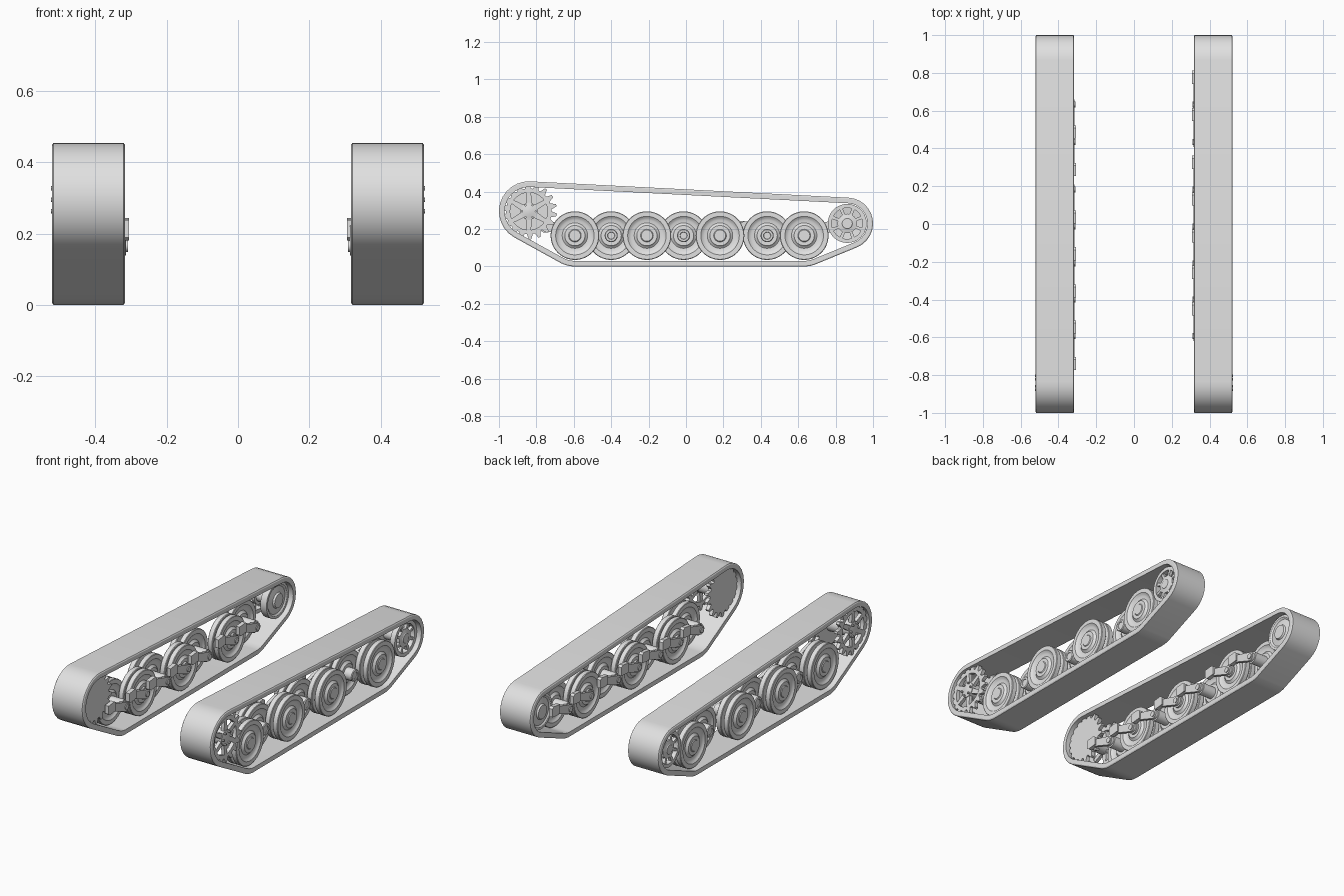
import bpy, bmesh
from math import sin, cos, pi, tau, acos, atan2, hypot
from mathutils import Vector

old = bpy.data.objects.get("Cube")
if old:
    bpy.data.objects.remove(old)

GREY = (0.75, 0.75, 0.75, 1)
steel = bpy.data.materials.new("light grey steel")
steel.use_nodes = True
steel.diffuse_color = GREY
steel.node_tree.nodes["Principled BSDF"].inputs["Base Color"].default_value = GREY

SPROCKET = (-0.84, 0.295)
IDLER = (0.862, 0.23)
AXLE_Z = 0.165
WHEELS = [-0.594, -0.40, -0.209, -0.013, 0.182, 0.434, 0.632]


def finish(name, bm, side):
    """Place the part on one side of the vehicle, with smooth faces and sharp edges."""
    for v in bm.verts:
        v.co.x *= side
    bmesh.ops.recalc_face_normals(bm, faces=bm.faces)
    for f in bm.faces:
        f.smooth = True
    for e in bm.edges:
        e.smooth = e.calc_face_angle(0) < 0.55
    mesh = bpy.data.meshes.new(name)
    bm.to_mesh(mesh)
    bm.free()
    mesh.materials.append(steel)
    obj = bpy.data.objects.new(name, mesh)
    bpy.context.collection.objects.link(obj)


def loft(bm, rings, loop):
    """Join rings of points; either loop back to the first ring or cap both ends."""
    vs = [[bm.verts.new(p) for p in ring] for ring in rings]
    n = len(vs[0])
    pairs = list(zip(vs, vs[1:])) + ([(vs[-1], vs[0])] if loop else [])
    for a, b in pairs:
        for i in range(n):
            j = (i + 1) % n
            bm.faces.new((a[i], a[j], b[j], b[i]))
    if not loop:
        bm.faces.new(vs[0])
        bm.faces.new(vs[-1])


def circle(x, r, c, n=40):
    return [Vector((x, c[0] + r * cos(tau * i / n), c[1] + r * sin(tau * i / n)))
            for i in range(n)]


def lathe(bm, c, profile, loop=False, n=40):
    loft(bm, [circle(x, r, c, n) for x, r in profile], loop)


def cylinder(bm, c, x0, x1, r, n=24):
    lathe(bm, c, [(x0, r), (x1, r)], n=n)


def prism(bm, outline, x0, x1):
    loft(bm, [[Vector((x, y, z)) for y, z in outline] for x in (x0, x1)], False)


def hull(circles, steps=12):
    """Outline of a belt pulled round circles (y, z, r) given counter-clockwise."""
    normals = []
    for i, (y, z, r) in enumerate(circles):
        y2, z2, r2 = circles[(i + 1) % len(circles)]
        dy, dz = y2 - y, z2 - z
        normals.append(atan2(dz, dy) - acos((r - r2) / hypot(dy, dz)))
    pts = []
    for i, (y, z, r) in enumerate(circles):
        a, sweep = normals[i - 1], (normals[i] - normals[i - 1]) % tau
        for k in range(steps + 1):
            t = a + sweep * k / steps
            pts.append((y + r * cos(t), z + r * sin(t)))
    return pts


def spokes(bm, c, count, r0, r1, w0, w1, x0, x1):
    for k in range(count):
        a = tau * (k + 0.5) / count
        u, v = (cos(a), sin(a)), (-sin(a), cos(a))
        prism(bm, [(c[0] + r * u[0] + w * v[0], c[1] + r * u[1] + w * v[1])
                   for r, w in ((r0, -w0), (r1, -w1), (r1, w1), (r0, w0))], x0, x1)


def toothed(x, c, root, tip, teeth=18):
    pts = []
    for k in range(teeth):
        for t, r in ((0, root), (0.25, root), (0.5, tip), (0.75, tip)):
            a = tau * (k + t) / teeth
            pts.append(Vector((x, c[0] + r * cos(a), c[1] + r * sin(a))))
    return pts


def belt(side):
    bm = bmesh.new()

    def ring(x, inset):
        path = hull([(*SPROCKET, 0.16 - inset), (WHEELS[0], AXLE_Z, 0.165 - inset),
                     (WHEELS[-1], AXLE_Z, 0.165 - inset), (*IDLER, 0.138 - inset)])
        return [Vector((x, y, z)) for y, z in path]
    loft(bm, [ring(x, t) for x, t in ((0.317, 0.006), (0.321, 0), (0.518, 0),
                                      (0.522, 0.006), (0.522, 0.03), (0.317, 0.03))], True)
    finish("track_belt", bm, side)


def sprocket(side):
    c, bm = SPROCKET, bmesh.new()
    # outer toothed ring with spokes
    n = 72
    loft(bm, [toothed(0.485, c, 0.122, 0.15), toothed(0.507, c, 0.122, 0.15),
              circle(0.507, 0.1, c, n), circle(0.485, 0.1, c, n)], True)
    spokes(bm, c, 6, 0.03, 0.105, 0.017, 0.011, 0.488, 0.508)
    lathe(bm, c, [(0.48, 0.046), (0.512, 0.046), (0.514, 0.03), (0.518, 0.016)])
    for k in range(6):
        a = tau * k / 6
        cylinder(bm, (c[0] + 0.037 * cos(a), c[1] + 0.037 * sin(a)), 0.505, 0.525, 0.006, 8)
    # drum and solid inner toothed plate
    cylinder(bm, c, 0.35, 0.49, 0.045, 32)
    loft(bm, [toothed(x, c, 0.122, 0.15) for x in (0.343, 0.365)], False)
    finish("drive_sprocket", bm, side)


def idler(side):
    c, bm = IDLER, bmesh.new()
    lathe(bm, c, [(0.465, 0.083), (0.465, 0.104), (0.495, 0.104), (0.495, 0.083)], True)
    spokes(bm, c, 8, 0.045, 0.09, 0.007, 0.009, 0.472, 0.49)
    lathe(bm, c, [(0.46, 0.052), (0.49, 0.052), (0.495, 0.03), (0.498, 0.027), (0.498, 0.01)])
    cylinder(bm, c, 0.335, 0.48, 0.035)
    lathe(bm, c, [(0.335, 0.04), (0.345, 0.045), (0.352, 0.08), (0.345, 0.09),
                  (0.345, 0.104), (0.385, 0.104), (0.385, 0.08), (0.375, 0.04)])
    finish("rear_idler", bm, side)


def wheel_disc(bm, c, x, face):
    """Dished disc with a raised rim and hub; face is +1 outward or -1 inward."""
    shape = [(-0.012, 0.02), (-0.012, 0.1), (-0.016, 0.105), (-0.016, 0.127), (-0.013, 0.13),
             (0.013, 0.13), (0.016, 0.127), (0.016, 0.103), (0.009, 0.094), (0.005, 0.084),
             (0.004, 0.068), (0.009, 0.06), (0.016, 0.054), (0.016, 0.034), (0.02, 0.03),
             (0.02, 0.01)]
    lathe(bm, c, [(x + face * dx, r) for dx, r in shape], n=48)


def road_wheel(i, y, side):
    c, bm = (y, AXLE_Z), bmesh.new()
    if i % 2 == 0:
        wheel_disc(bm, c, 0.48, 1)
        wheel_disc(bm, c, 0.43, -1)
        cylinder(bm, c, 0.33, 0.48, 0.035)
        finish("outer_road_wheel", bm, side)
    else:
        wheel_disc(bm, c, 0.397, 1)
        wheel_disc(bm, c, 0.357, -1)
        lathe(bm, c, [(0.33, 0.035), (0.462, 0.035), (0.466, 0.031), (0.466, 0.02), (0.462, 0.018)])
        finish("inner_road_wheel", bm, side)


def swing_arm(y, side):
    """Suspension arm, trailing on the left side and leading on the right."""
    bm = bmesh.new()
    pivot = (y + 0.145 * side, 0.212)
    ends = [(y, AXLE_Z, 0.026), (*pivot, 0.02)]
    prism(bm, hull(ends, 8), 0.314, 0.334)
    cylinder(bm, (y, AXLE_Z), 0.309, 0.34, 0.016, 16)
    w, h = 0.035, 0.032
    prism(bm, [(pivot[0] + a * w, pivot[1] + b * h)
               for a, b in ((-1, -0.7), (-0.6, -1), (1, -0.8), (1, 0.7), (0.6, 1), (-1, 0.8))],
          0.306, 0.33)
    finish("swing_arm", bm, side)


for side in (1, -1):
    belt(side)
    sprocket(side)
    idler(side)
    for i, y in enumerate(WHEELS):
        road_wheel(i, y, side)
        swing_arm(y, side)
